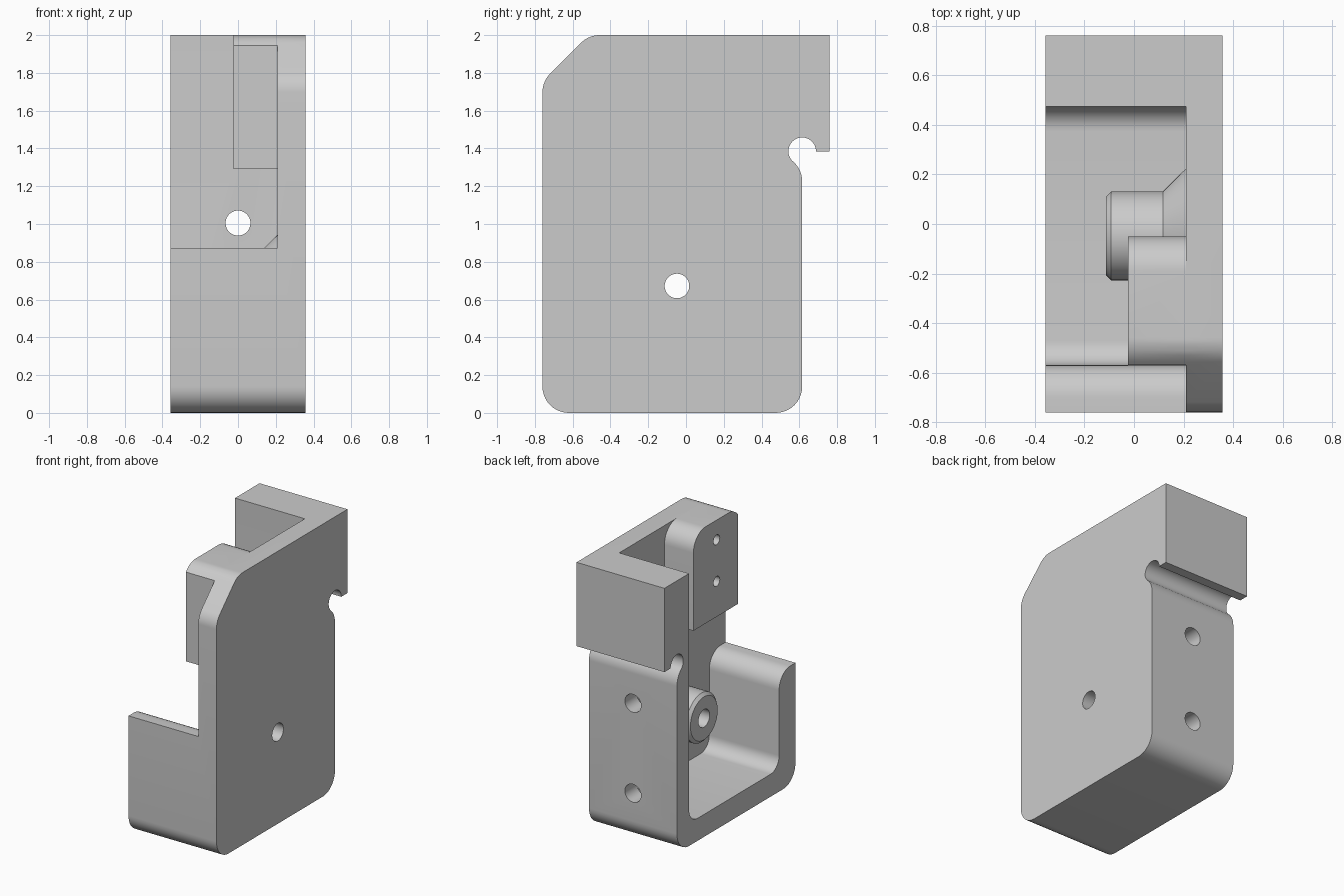
import bpy
import bmesh
from math import cos, sin, pi, radians
from mathutils import Vector, Matrix

default = bpy.data.objects.get("Cube")
if default:
    bpy.data.objects.remove(default, do_unlink=True)

grey = bpy.data.materials.new("plain grey")
grey.use_nodes = True
COLOR = (0.6, 0.6, 0.6, 1)
grey.diffuse_color = COLOR
grey.node_tree.nodes["Principled BSDF"].inputs["Base Color"].default_value = COLOR

HALF = 0.357      # half of the overall width
PLATE = 0.21      # inner face of the side plate


def arc(cy, cz, r, start, end, steps=16):
    """Points of an arc in the y-z plane, angles in degrees."""
    angles = [radians(start + (end - start) * i / steps) for i in range(steps + 1)]
    return [(cy + r * cos(a), cz + r * sin(a)) for a in angles]


def rounded(corners, steps=10):
    """Outline from (y, z) or (y, z, radius) corners."""
    out = []
    for i, c in enumerate(corners):
        p = Vector(c[:2])
        if len(c) == 2:
            out.append(tuple(p))
            continue
        u = (Vector(corners[i - 1][:2]) - p).normalized()
        v = (Vector(corners[(i + 1) % len(corners)][:2]) - p).normalized()
        half = u.angle(v) / 2
        center = p + (u + v).normalized() * (c[2] / sin(half))
        reach = c[2] * cos(half) / sin(half)
        a, b = p + u * reach - center, p + v * reach - center
        for k in range(steps + 1):
            out.append(tuple(center + a.slerp(b, k / steps).normalized() * c[2]))
    return out


def finish(name, bm):
    bmesh.ops.recalc_face_normals(bm, faces=bm.faces)
    mesh = bpy.data.meshes.new(name)
    bm.to_mesh(mesh)
    bm.free()
    mesh.materials.append(grey)
    obj = bpy.data.objects.new(name, mesh)
    bpy.context.collection.objects.link(obj)
    return obj


def extrude(name, outline, x0, x1):
    """Extrude a y-z outline along x."""
    bm = bmesh.new()
    face = bm.faces.new([bm.verts.new((x0, y, z)) for y, z in outline])
    new = bmesh.ops.extrude_face_region(bm, geom=[face])["geom"]
    verts = [g for g in new if isinstance(g, bmesh.types.BMVert)]
    bmesh.ops.translate(bm, verts=verts, vec=(x1 - x0, 0, 0))
    return finish(name, bm)


def lathe(name, stations, center, along_y=False, sides=48):
    """Capped round solid from (distance, radius) stations along x or y."""
    bm = bmesh.new()
    rings = []
    for d, r in stations:
        turn = [2 * pi * k / sides for k in range(sides)]
        rings.append([bm.verts.new((d, r * cos(a), r * sin(a))) for a in turn])
    for a, b in zip(rings, rings[1:]):
        for k in range(sides):
            j = (k + 1) % sides
            bm.faces.new((a[k], a[j], b[j], b[k]))
    bm.faces.new(rings[0])
    bm.faces.new(rings[-1])
    if along_y:
        bm.transform(Matrix.Rotation(pi / 2, 4, "Z"))
    bm.transform(Matrix.Translation(center))
    return finish(name, bm)


def combine(target, tool, operation):
    """Apply a boolean and discard the tool."""
    mod = target.modifiers.new(operation, "BOOLEAN")
    mod.object, mod.operation, mod.solver = tool, operation, "EXACT"
    bpy.context.view_layer.objects.active = target
    bpy.ops.object.modifier_apply(modifier=mod.name)
    bpy.data.objects.remove(tool, do_unlink=True)


# Housing outline with rounded corners, sloped front top and hooked rear notch
shell = rounded([(0.76, 2), (-0.515, 2, 0.14), (-0.76, 1.755, 0.14),
                 (-0.76, 0, 0.14), (0.615, 0, 0.14), (0.615, 1.22)])
notch = arc(0.475, 1.225, 0.14, 0, 48.8) + arc(0.615, 1.385, 0.073, 228.8, 0, 32)[1:]
body = extrude("bracket_housing", shell[:-1] + notch + [(0.76, 1.385)], -HALF, HALF)

# Open pocket leaving floor, low front wall, tall rear wall and side plate
pocket = extrude("pocket_cutter", rounded([
    (-0.57, 0.165, 0.1), (0.475, 0.165, 0.1), (0.475, 2.2), (-0.9, 2.2),
    (-0.9, 0.873), (-0.57, 0.873, 0.13)]), -0.5, PLATE)
combine(body, pocket, "DIFFERENCE")

# Mounting block on the inside of the side plate
block = extrude("mounting_block", rounded([
    (-0.57, 1.29), (-0.05, 1.29), (-0.05, 2, 0.14),
    (-0.515, 2, 0.14), (-0.57, 1.945)]), -0.025, PLATE)
combine(body, block, "UNION")

# Flared pivot boss
boss = lathe("pivot_boss", [(-0.113, 0.158), (-0.092, 0.18), (0.117, 0.18),
                            (PLATE, 0.272), (0.25, 0.272)], (0, -0.048, 0.672))
combine(body, boss, "UNION")

# Pivot bore, rear wall screw holes and blind block holes
bore = lathe("bore_cutter", [(-0.5, 0.065), (0.5, 0.065)], (0, -0.048, 0.672))
combine(body, bore, "DIFFERENCE")
for z in (0.345, 1.005):
    hole = lathe("rear_hole_cutter", [(0.4, 0.066), (0.8, 0.066)], (0, 0, z), True)
    combine(body, hole, "DIFFERENCE")
for z in (1.55, 1.855):
    hole = lathe("block_hole_cutter", [(-0.1, 0.036), (0.2, 0.036)], (0, -0.32, z), sides=32)
    combine(body, hole, "DIFFERENCE")

# Smooth the rounded surfaces, keep edges crisp
bpy.ops.object.select_all(action="DESELECT")
body.select_set(True)
bpy.context.view_layer.objects.active = body
bpy.ops.object.shade_smooth_by_angle(angle=radians(30))
